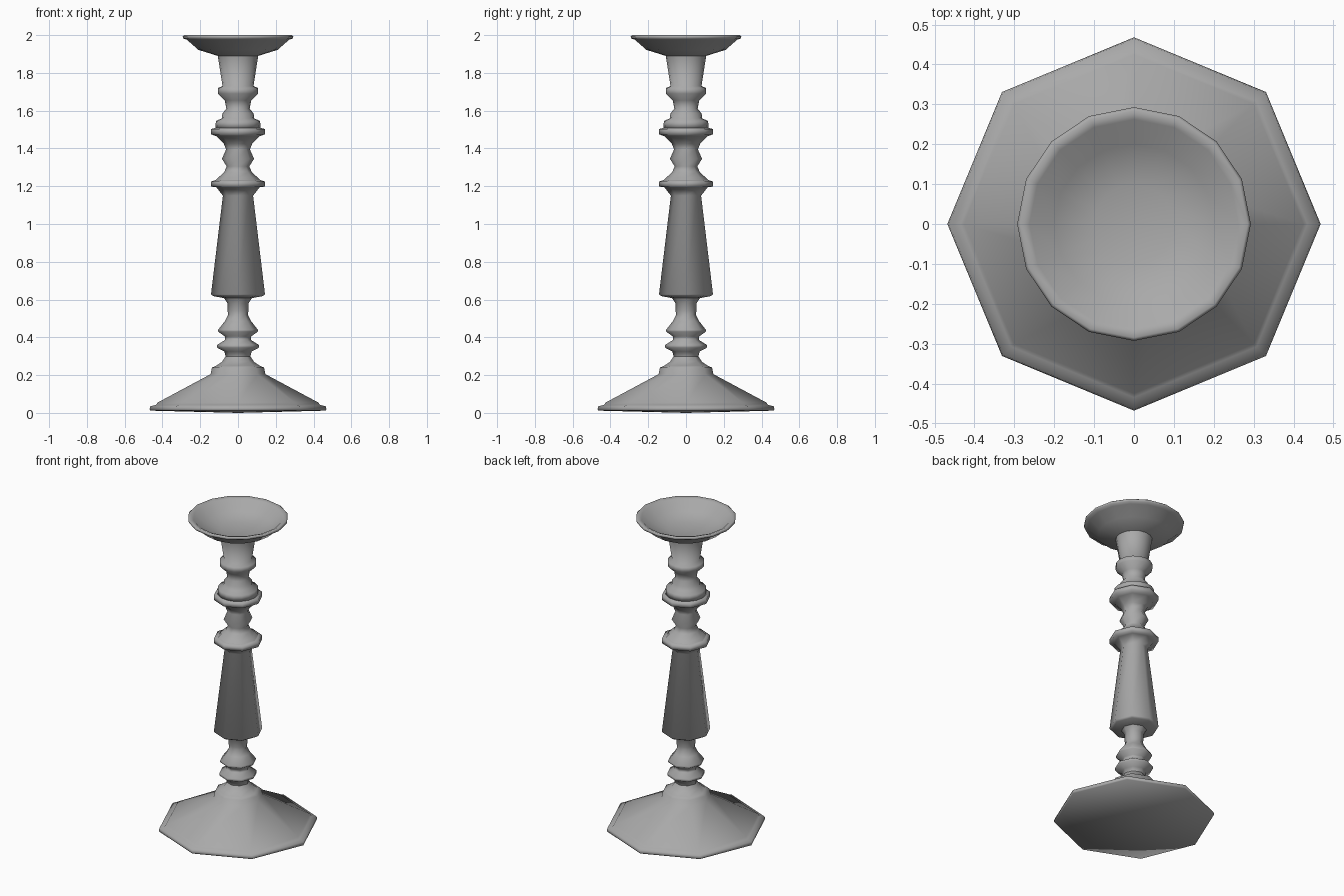
import bpy, bmesh, math

metal = bpy.data.materials.new("dark_grey")
metal.diffuse_color = (.4, .4, .4, 1)


def lathe(name, profile, sides):
    """Revolve (radius, height) points, smooth shaded; radius 0 gives a closing pole."""
    bm = bmesh.new()
    rings = []
    for r, z in profile:
        if r == 0:
            rings.append([bm.verts.new((0, 0, z))] * sides)
        else:
            rings.append([bm.verts.new((r * math.cos(2 * math.pi * i / sides),
                                        r * math.sin(2 * math.pi * i / sides), z))
                          for i in range(sides)])
    for a, b in zip(rings, rings[1:]):
        for i in range(sides):
            j = (i + 1) % sides
            quad = list(dict.fromkeys((a[i], a[j], b[j], b[i])))
            if len(quad) > 2:
                bm.faces.new(quad).smooth = True
    bmesh.ops.recalc_face_normals(bm, faces=bm.faces)
    me = bpy.data.meshes.new(name)
    bm.to_mesh(me)
    bm.free()
    me.materials.append(metal)
    ob = bpy.data.objects.new(name, me)
    bpy.context.collection.objects.link(ob)
    return ob


# octagonal spreading foot
lathe("foot", [(0, 0), (.464, .012), (.468, .02), (.464, .035), (.435, .042), (.425, .055),
               (.145, .205), (.138, .24), (.115, .25), (.085, .27), (.065, .3)], 8)

# lower knops
lathe("lower_knops", [(.065, .295), (.072, .325), (.11, .345), (.11, .36),
                      (.07, .385), (.07, .405), (.105, .43), (.105, .44), (.07, .485),
                      (.052, .52), (.055, .54), (.055, .58), (.075, .61)], 8)

# tapered shaft with collar
lathe("shaft", [(.07, .607), (.13, .618), (.143, .627), (.08, 1.15),
                (.115, 1.195), (.143, 1.198), (.143, 1.225), (.12, 1.232)], 8)

# middle knop and upper collar
lathe("upper_knop", [(.12, 1.23), (.105, 1.245), (.073, 1.275), (.06, 1.305), (.085, 1.345),
                     (.063, 1.395), (.075, 1.425), (.115, 1.465), (.143, 1.475),
                     (.143, 1.503), (.115, 1.51)], 8)

# neck below the dish
lathe("neck", [(0, 1.505), (.12, 1.508), (.117, 1.545), (.085, 1.56), (.083, 1.585),
               (.062, 1.61), (.07, 1.655), (.107, 1.69), (.107, 1.72), (.082, 1.73),
               (.107, 1.89)], 16)

# drip dish
lathe("drip_dish", [(.107, 1.89), (.21, 1.922), (.27, 1.975), (.29, 1.982),
                    (.293, 1.994), (.285, 2.0), (.262, 1.992), (.2, 1.94), (.1, 1.915),
                    (0, 1.91)], 16)
